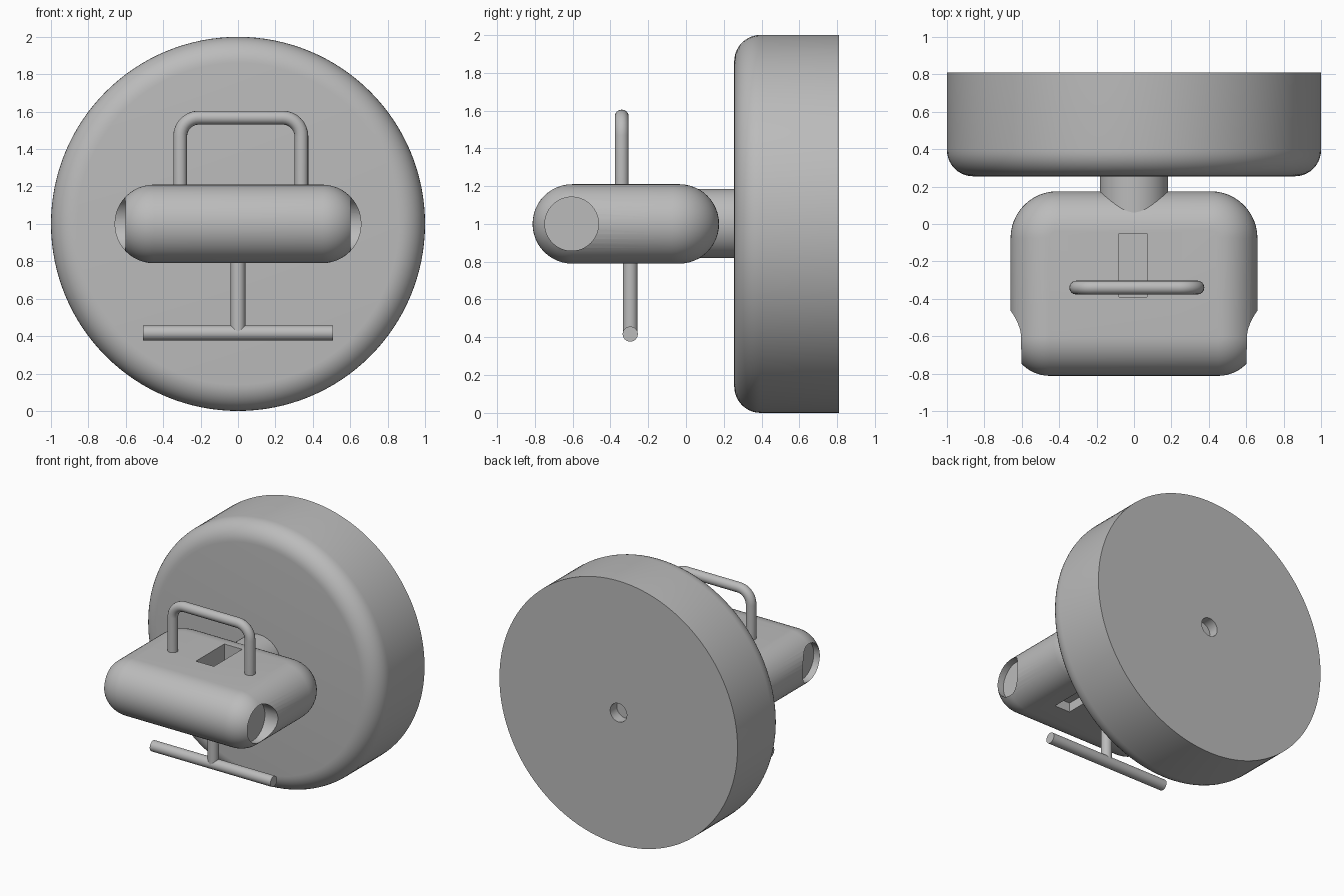
import bpy, bmesh
from math import pi, sin, cos, radians
from mathutils import Matrix, Vector

cube = bpy.data.objects.get("Cube")
if cube:
    bpy.data.objects.remove(cube)

grey = bpy.data.materials.new("plain grey")
grey.use_nodes = True
tone = (0.5, 0.5, 0.5, 1)
grey.diffuse_color = tone
grey.node_tree.nodes["Principled BSDF"].inputs["Base Color"].default_value = tone


def finish(name, bm, angle=35):
    bmesh.ops.remove_doubles(bm, verts=bm.verts, dist=0.0005)
    bmesh.ops.recalc_face_normals(bm, faces=bm.faces)
    mesh = bpy.data.meshes.new(name)
    bm.to_mesh(mesh)
    bm.free()
    mesh.materials.append(grey)
    ob = bpy.data.objects.new(name, mesh)
    bpy.context.collection.objects.link(ob)
    smooth(ob, angle)
    return ob


def activate(ob):
    bpy.ops.object.select_all(action='DESELECT')
    ob.select_set(True)
    bpy.context.view_layer.objects.active = ob


def smooth(ob, angle=35):
    activate(ob)
    bpy.ops.object.shade_smooth_by_angle(angle=radians(angle))


def rod(name, a, b, radius, sides=48):
    a, b = Vector(a), Vector(b)
    axis = b - a
    turn = axis.to_track_quat('Z', 'Y').to_matrix().to_4x4()
    bm = bmesh.new()
    bmesh.ops.create_cone(bm, cap_ends=True, segments=sides, radius1=radius, radius2=radius,
                          depth=axis.length, matrix=Matrix.Translation((a + b) / 2) @ turn)
    return finish(name, bm)


def block(name, centre, size):
    bm = bmesh.new()
    bmesh.ops.create_cube(bm, size=1, matrix=Matrix.Translation(centre) @ Matrix.Diagonal((*size, 1)))
    return finish(name, bm)


def cut(ob, cutter):
    cutter.hide_render = True
    mod = ob.modifiers.new("cut", 'BOOLEAN')
    mod.operation, mod.solver, mod.object = 'DIFFERENCE', 'EXACT', cutter
    activate(ob)
    bpy.ops.object.modifier_apply(modifier=mod.name)
    bpy.data.objects.remove(cutter)


# Large wheel: profile of (radius, y) turned about the y axis, with a blind hole at the back
front, back, fillet = 0.255, 0.81, 0.14
profile = [(0, front)]
for i in range(11):
    t = i / 10 * pi / 2
    profile.append((1 - fillet + fillet * sin(t), front + fillet - fillet * cos(t)))
profile += [(1, back), (0.07, back), (0.07, back - 0.08), (0, back - 0.08)]
bm = bmesh.new()
verts = [bm.verts.new((r, y, 1)) for r, y in profile]
edges = [bm.edges.new(pair) for pair in zip(verts, verts[1:])]
bmesh.ops.spin(bm, geom=verts + edges, cent=(0, 0, 1), axis=(0, 1, 0), angle=2 * pi, steps=128)
finish("wheel", bm)

# Neck between wheel and body
rod("neck", (0, -0.02, 1.003), (0, 0.27, 1.003), 0.183, 64)

# Body: rounded plan outline, inset ring by ring to give full round sides
rim = 0.21
corners = [(0.41, -0.075, 0.25, 0), (-0.41, -0.075, 0.25, 1),
           (-0.45, -0.602, 0.21, 2), (0.45, -0.602, 0.21, 3)]
bm = bmesh.new()
rings = []
for i in range(25):
    phi = -pi / 2 + pi * i / 24
    ring = []
    for cx, cy, radius, quarter in corners:
        r = radius - rim * (1 - cos(phi))
        for k in range(13):
            a = (quarter + k / 12) * pi / 2
            ring.append(bm.verts.new((cx + r * cos(a), cy + r * sin(a), 1 + rim * sin(phi))))
    rings.append(ring)
for low, high in zip(rings, rings[1:]):
    for j in range(len(low)):
        n = (j + 1) % len(low)
        bm.faces.new((low[j], low[n], high[n], high[j]))
bm.faces.new(rings[0])
bm.faces.new(rings[-1])
body = finish("body", bm)

# Round side sockets, top slot and underside slots
for side in (-1, 1):
    cut(body, rod("socket_cutter", (side * 0.55, -0.605, 1), (side * 0.9, -0.605, 1), 0.142, 64))
    cut(body, block("foot_slot_cutter", (side * 0.285, -0.27, 0.78), (0.13, 0.32, 0.16)))
cut(body, block("top_slot_cutter", (-0.005, -0.22, 1.2), (0.15, 0.34, 0.24)))
smooth(body)

# Carrying handle: bent tube
left, right, top, bend = -0.309, 0.339, 1.568, 0.1
path = [(left, 1.12)]
for i in range(9):
    t = i / 8 * pi / 2
    path.append((left + bend - bend * cos(t), top - bend + bend * sin(t)))
for i in range(9):
    t = i / 8 * pi / 2
    path.append((right - bend + bend * sin(t), top - bend + bend * cos(t)))
path.append((right, 1.12))
curve = bpy.data.curves.new("handle", 'CURVE')
curve.dimensions = '3D'
curve.bevel_depth, curve.bevel_resolution, curve.use_fill_caps = 0.037, 6, True
spline = curve.splines.new('POLY')
spline.points.add(len(path) - 1)
for point, (x, z) in zip(spline.points, path):
    point.co = (x, -0.34, z, 1)
curve.materials.append(grey)
handle = bpy.data.objects.new("handle", curve)
bpy.context.collection.objects.link(handle)
activate(handle)
bpy.ops.object.convert(target='MESH')
smooth(bpy.context.object)

# Foot bar on its stem
rod("foot_stem", (0, -0.295, 0.42), (0, -0.295, 0.83), 0.039)
rod("foot_bar", (-0.507, -0.295, 0.417), (0.507, -0.295, 0.417), 0.04)
